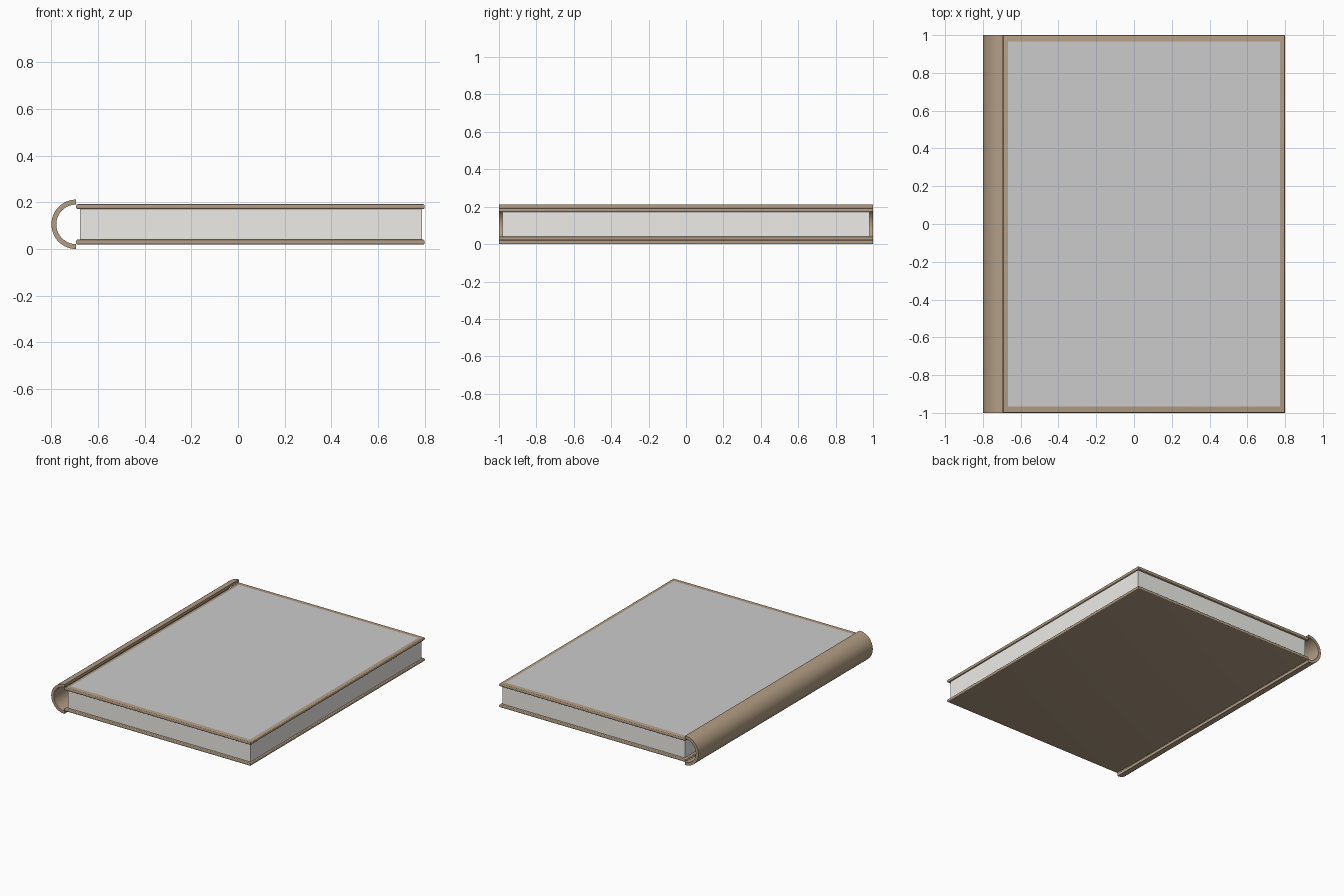
import bpy, bmesh
from math import pi, cos, sin, radians

if "Cube" in bpy.data.objects:
    bpy.data.objects.remove(bpy.data.objects["Cube"])

R = 0.106          # spine outer radius, also the mid height of the book
T = 0.021          # board thickness
HINGE = -0.694     # where spine and covers meet


def material(name, color):
    m = bpy.data.materials.new(name)
    m.diffuse_color = color
    m.use_nodes = True
    m.node_tree.nodes["Principled BSDF"].inputs["Base Color"].default_value = m.diffuse_color
    return m


def make_object(name, bm, mat=None, smooth=None):
    bmesh.ops.recalc_face_normals(bm, faces=bm.faces)
    me = bpy.data.meshes.new(name)
    bm.to_mesh(me)
    bm.free()
    ob = bpy.data.objects.new(name, me)
    bpy.context.collection.objects.link(ob)
    if mat:
        me.materials.append(mat)
    if smooth:
        bpy.ops.object.select_all(action='DESELECT')
        bpy.context.view_layer.objects.active = ob
        ob.select_set(True)
        bpy.ops.object.shade_smooth_by_angle(angle=radians(smooth))
    return ob


def box(lo, hi):
    bm = bmesh.new()
    bmesh.ops.create_cube(bm, size=1)
    for v in bm.verts:
        v.co = [(a + b) / 2 + c * (b - a) for a, b, c in zip(lo, hi, v.co)]
    return bm


tan = material("tan_board", (0.45, 0.34, 0.23, 1))
paper = material("paper", (0.85, 0.84, 0.81, 1))

# Covers: thin boards with rounded rims and square plan corners
for name, z in (("bottom_cover", 0.0195), ("top_cover", 2 * R - 0.0195 - T)):
    bm = box((HINGE, -1, z), (0.8, 1, z + T))
    rim = [e for e in bm.edges if abs(e.verts[0].co.z - e.verts[1].co.z) < 1e-5]
    bmesh.ops.bevel(bm, geom=rim, offset=0.007, segments=4, profile=0.5,
                    affect='EDGES', clamp_overlap=True)
    make_object(name, bm, tan, 40)

# Spine: half tube open towards the pages
bm = bmesh.new()
N = 32
angles = [pi / 2 + pi * i / N for i in range(N + 1)]
ring = [(r * cos(a), r * sin(a)) for r, seq in ((R, angles), (R - T, angles[::-1])) for a in seq]
verts = [bm.verts.new((HINGE + x, -1, R + z)) for x, z in ring]
edges = [bm.edges.new((verts[i], verts[(i + 1) % len(verts)])) for i in range(len(verts))]
side = bmesh.ops.extrude_edge_only(bm, edges=edges)["geom"]
back = [g for g in side if isinstance(g, bmesh.types.BMVert)]
bmesh.ops.translate(bm, verts=back, vec=(0, 2, 0))
# end caps as quads between outer and inner arcs
far = sorted
bm.verts.ensure_lookup_table()
match = {(round(v.co.x, 5), round(v.co.z, 5)): v for v in back}
others = [match[(round(v.co.x, 5), round(v.co.z, 5))] for v in verts]
last = len(verts) - 1
for loop in (verts, others):
    for i in range(N):
        bm.faces.new((loop[i], loop[i + 1], loop[last - i - 1], loop[last - i]))
make_object("spine", bm, tan, 40)

# Page block, set in slightly from the covers
make_object("pages", box((-0.678, -0.982, 0.035), (0.788, 0.982, 2 * R - 0.035)), paper)

# Grey panel laid on the front cover
bm = bmesh.new()
z = 2 * R - 0.0195 + 0.0005
bm.faces.new([bm.verts.new((x, y, z)) for x, y in
              ((-0.668, -0.965), (0.772, -0.965), (0.772, 0.965), (-0.668, 0.965))])
make_object("cover_panel", bm)
